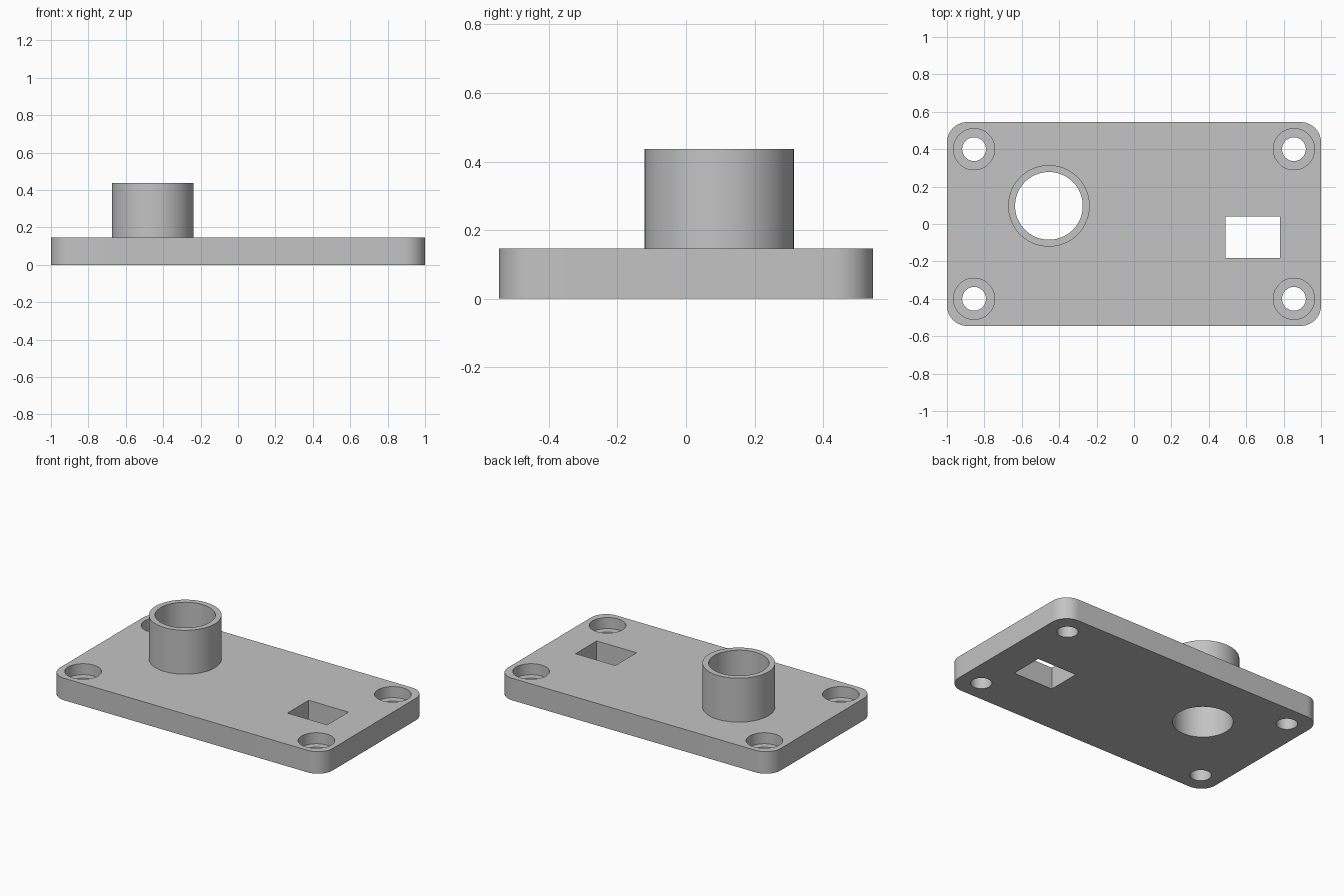
import bpy
import bmesh
from mathutils import Matrix, Vector

cube = bpy.data.objects.get("Cube")
if cube:
    bpy.data.objects.remove(cube, do_unlink=True)

WIDTH, DEPTH, THICK, TOP = 2.0, 1.09, 0.146, 0.437
CORNER = 0.109
BOSS = (-0.455, 0.097)
SIDES = 96


def make_object(name, bm):
    mesh = bpy.data.meshes.new(name)
    bm.to_mesh(mesh)
    bm.free()
    obj = bpy.data.objects.new(name, mesh)
    bpy.context.collection.objects.link(obj)
    return obj


def box(name, centre, size, z0, z1, radius=0):
    """Upright block with optionally rounded vertical edges."""
    bm = bmesh.new()
    place = Matrix.Translation((*centre, (z0 + z1) / 2)) @ Matrix.Diagonal((*size, z1 - z0, 1))
    bmesh.ops.create_cube(bm, size=1, matrix=place)
    if radius:
        upright = [e for e in bm.edges
                   if abs((e.verts[0].co - e.verts[1].co).normalized().z) > 0.9]
        bmesh.ops.bevel(bm, geom=upright, offset=radius, segments=16,
                        profile=0.5, affect='EDGES')
    return make_object(name, bm)


def cylinder(name, centre, radius, z0, z1):
    bm = bmesh.new()
    bmesh.ops.create_cone(bm, cap_ends=True, segments=SIDES, radius1=radius, radius2=radius,
                          depth=z1 - z0, matrix=Matrix.Translation((*centre, (z0 + z1) / 2)))
    return make_object(name, bm)


def combine(target, tool, operation):
    """Apply a boolean and discard the helper."""
    tool.hide_render = True
    mod = target.modifiers.new(operation.title(), 'BOOLEAN')
    mod.operation = operation
    mod.solver = 'EXACT'
    mod.object = tool
    bpy.context.view_layer.objects.active = target
    bpy.ops.object.modifier_apply(modifier=mod.name)
    bpy.data.objects.remove(tool, do_unlink=True)


# Rounded base plate with a round boss
plate = box("mounting_plate", (0, 0), (WIDTH, DEPTH), 0, THICK, CORNER)
combine(plate, cylinder("boss", BOSS, 0.218, THICK / 2, TOP), 'UNION')

# Bore through the boss and plate
combine(plate, cylinder("bore_cutter", BOSS, 0.181, -0.1, TOP + 0.1), 'DIFFERENCE')

# Rectangular window
combine(plate, box("window_cutter", (0.635, -0.07), (0.292, 0.222), -0.1, 0.3), 'DIFFERENCE')

# Counterbored screw holes in the corners
for x in (-0.855, 0.855):
    for y in (-0.4, 0.4):
        combine(plate, cylinder("hole_cutter", (x, y), 0.0635, -0.1, 0.3), 'DIFFERENCE')
        combine(plate, cylinder("counterbore_cutter", (x, y), 0.11, THICK / 2, 0.3), 'DIFFERENCE')

# Plain grey finish
grey = bpy.data.materials.new("grey")
grey.use_nodes = True
colour = (0.55, 0.55, 0.55, 1)
grey.diffuse_color = colour
grey.node_tree.nodes["Principled BSDF"].inputs["Base Color"].default_value = colour
plate.data.materials.clear()
plate.data.materials.append(grey)

# Smooth round walls, crisp edges
bpy.ops.object.select_all(action='DESELECT')
plate.select_set(True)
bpy.context.view_layer.objects.active = plate
bpy.ops.object.shade_smooth_by_angle(angle=0.52)
